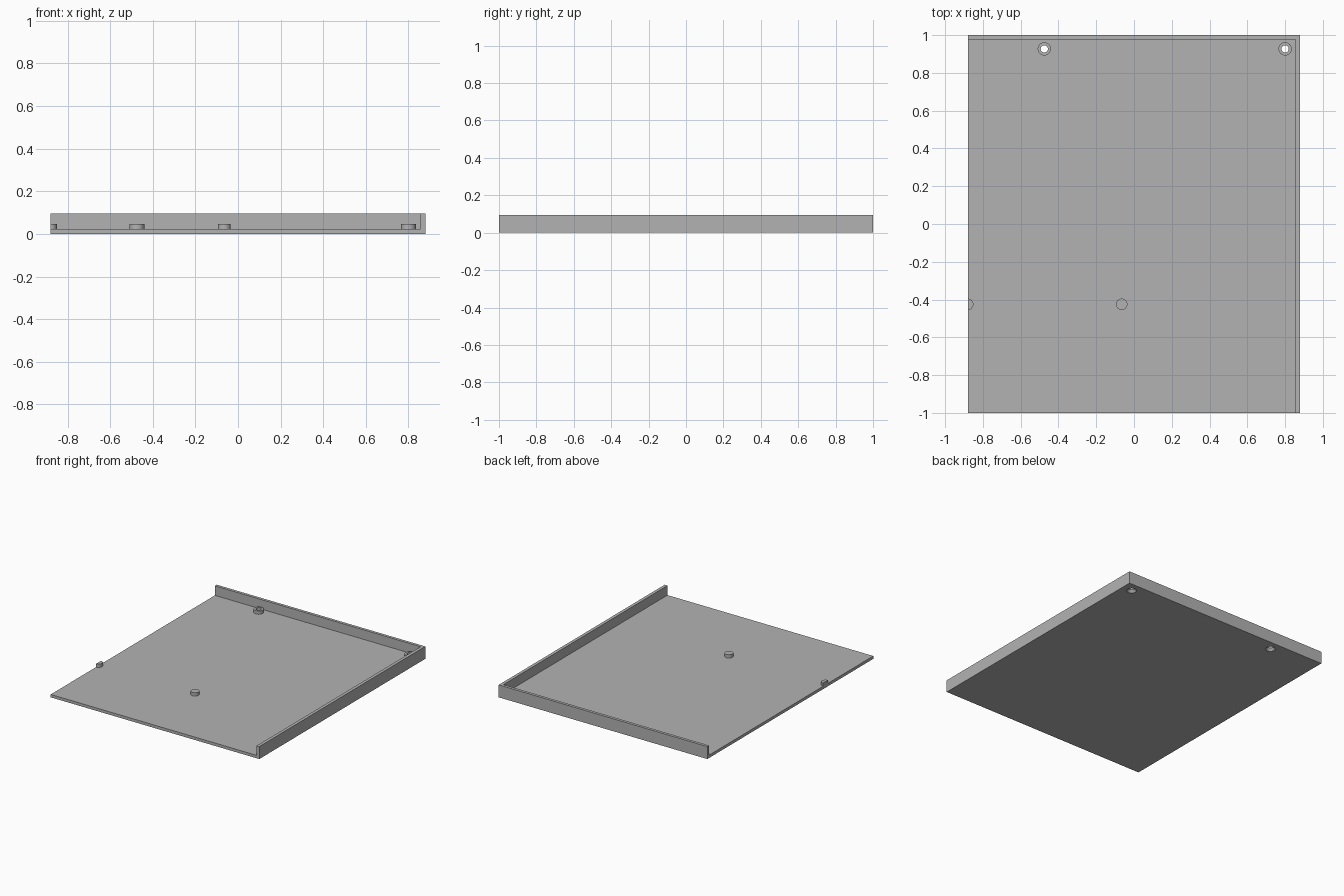
import bpy
import bmesh
from mathutils import Matrix

HALF_X, HALF_Y = 0.88, 1.0
FLOOR, RIM, BOSS_TOP = 0.022, 0.095, 0.047
SIDES = 32

if "Cube" in bpy.data.objects:
    bpy.data.objects.remove(bpy.data.objects["Cube"], do_unlink=True)

grey = bpy.data.materials.new("plain grey")
grey.use_nodes = True
grey.diffuse_color = (0.45, 0.45, 0.45, 1)
grey.node_tree.nodes["Principled BSDF"].inputs["Base Color"].default_value = grey.diffuse_color


def finish(name, bm):
    mesh = bpy.data.meshes.new(name)
    bmesh.ops.recalc_face_normals(bm, faces=bm.faces)
    bm.to_mesh(mesh)
    bm.free()
    mesh.materials.append(grey)
    obj = bpy.data.objects.new(name, mesh)
    bpy.context.collection.objects.link(obj)
    return obj


def prism(name, outline, z0, z1):
    """Extrude a flat outline upward."""
    bm = bmesh.new()
    face = bm.faces.new([bm.verts.new((x, y, z0)) for x, y in outline])
    top = bmesh.ops.extrude_face_region(bm, geom=[face])["geom"]
    verts = [v for v in top if isinstance(v, bmesh.types.BMVert)]
    bmesh.ops.translate(bm, verts=verts, vec=(0, 0, z1 - z0))
    return finish(name, bm)


def cone(name, x, y, z0, z1, r0, r1):
    bm = bmesh.new()
    bmesh.ops.create_cone(bm, cap_ends=True, segments=SIDES, radius1=r0, radius2=r1,
                          depth=z1 - z0, matrix=Matrix.Translation((x, y, (z0 + z1) / 2)))
    return finish(name, bm)


def cut(obj, cutter, operation="DIFFERENCE"):
    mod = obj.modifiers.new(cutter.name, "BOOLEAN")
    mod.operation = operation
    mod.solver = "EXACT"
    mod.object = cutter
    cutter.hide_render = True
    cutter.hide_set(True)


# Floor plate and the L-shaped rim along its left and back edges
floor = prism("floor_plate", [(-HALF_X, -HALF_Y), (HALF_X, -HALF_Y),
                              (HALF_X, HALF_Y), (-HALF_X, HALF_Y)], 0, FLOOR)
inner_x, inner_y = HALF_X - 0.024, HALF_Y - 0.022
rim = prism("rim_wall", [(HALF_X, -HALF_Y), (HALF_X, HALF_Y), (-HALF_X, HALF_Y),
                         (-HALF_X, inner_y), (inner_x, inner_y), (inner_x, -HALF_Y)],
            FLOOR, RIM)

# Screw bosses at the back, with through holes countersunk from below
for side, x in (("right", -0.475), ("left", 0.8)):
    boss = cone(side + "_screw_boss", x, 0.927, FLOOR, BOSS_TOP, 0.035, 0.035)
    hole = cone(side + "_hole_cutter", x, 0.927, -0.05, 0.1, 0.019, 0.019)
    sink = cone(side + "_countersink_cutter", x, 0.927, -0.002, FLOOR - 0.002, 0.036, 0.018)
    cut(boss, hole)
    cut(floor, hole)
    cut(floor, sink)

# Locating pegs; the edge peg is trimmed flush with the plate
pegs = [cone("middle_peg", -0.065, -0.425, FLOOR, BOSS_TOP, 0.03, 0.03),
        cone("edge_peg", -HALF_X, -0.425, FLOOR, BOSS_TOP, 0.03, 0.03)]
trim = prism("edge_trim_cutter", [(-1.1, -0.6), (-HALF_X, -0.6), (-HALF_X, -0.3),
                                  (-1.1, -0.3)], -0.1, 0.2)
cut(pegs[1], trim)

# Smooth the round walls while keeping the rims sharp
for obj in bpy.data.objects:
    if obj.name.endswith(("boss", "peg")):
        bpy.ops.object.select_all(action="DESELECT")
        obj.select_set(True)
        bpy.context.view_layer.objects.active = obj
        bpy.ops.object.shade_smooth_by_angle()
